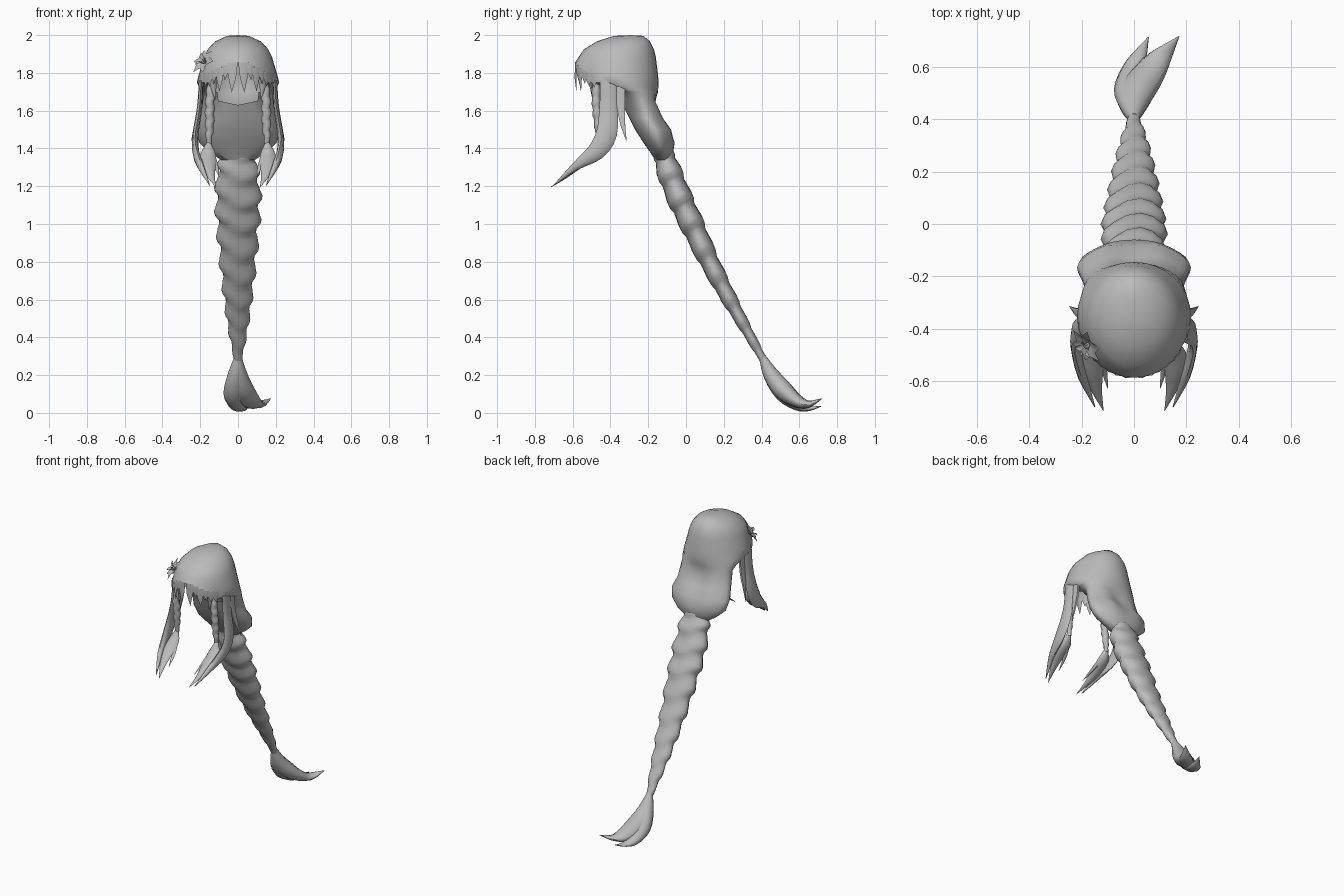
import bpy, bmesh, math
from mathutils import Vector

if "Cube" in bpy.data.objects:
    bpy.data.objects.remove(bpy.data.objects["Cube"])

hair = bpy.data.materials.new("hair grey")
hair.diffuse_color = (0.5, 0.5, 0.5, 1)
hair.use_nodes = True
hair.node_tree.nodes["Principled BSDF"].inputs["Base Color"].default_value = hair.diffuse_color


def finish(name, bm, angle=45):
    bmesh.ops.recalc_face_normals(bm, faces=bm.faces[:])
    me = bpy.data.meshes.new(name)
    bm.to_mesh(me)
    bm.free()
    ob = bpy.data.objects.new(name, me)
    bpy.context.collection.objects.link(ob)
    me.materials.append(hair)
    bpy.ops.object.select_all(action='DESELECT')
    ob.select_set(True)
    bpy.context.view_layer.objects.active = ob
    bpy.ops.object.shade_smooth_by_angle(angle=math.radians(angle))
    return ob


def bridge(bm, a, b, keep=lambda i: True):
    n = len(a)
    for i in range(n):
        if keep(i):
            j = (i + 1) % n
            bm.faces.new((a[i], a[j], b[j], b[i]))


def smooth_path(pts, steps):
    """Catmull-Rom resampling of (x, y, z, half width, half depth) rows."""
    p = [Vector(q) for q in pts]
    p = [2 * p[0] - p[1]] + p + [2 * p[-1] - p[-2]]
    out = []
    for k in range(1, len(p) - 2):
        for s in range(steps):
            t = s / steps
            a, b, c, d = p[k - 1:k + 3]
            out.append(0.5 * (2 * b + (c - a) * t + (2 * a - 5 * b + 4 * c - d) * t * t
                              + (3 * b - a - 3 * c + d) * t ** 3))
    return out + [p[-2]]


def lock(name, pts, segs=8, steps=3, mirror=1):
    """Tapered lock of hair with an oval section."""
    rows = smooth_path(pts, steps)
    bm = bmesh.new()
    rings = []
    for k, r in enumerate(rows):
        c = Vector((r[0], r[1], r[2]))
        t = Vector(rows[min(k + 1, len(rows) - 1)][:3]) - Vector(rows[max(k - 1, 0)][:3])
        t.normalize()
        u = (Vector((1, 0, 0)) - t * t.x).normalized()
        v = t.cross(u)
        ring = []
        for i in range(segs):
            a = 2 * math.pi * i / segs
            p = c + u * max(r[3], .001) * math.cos(a) + v * max(r[4], .001) * math.sin(a)
            ring.append(bm.verts.new((p.x * mirror, p.y, p.z)))
        rings.append(ring)
    for a, b in zip(rings, rings[1:]):
        bridge(bm, a, b)
    bm.faces.new(rings[0])
    bm.faces.new(rings[-1])
    return finish(name, bm, 60)


def braid(name, pts, lobes, amount, segs=12, mirror=1, rows_per=6, shrink=1.0):
    """Plait with swellings that alternate left and right, swept into chevrons."""
    path = smooth_path(pts, 12)

    def at(f):
        f = min(max(f, 0), 1) * (len(path) - 1)
        k = min(int(f), len(path) - 2)
        return path[k].lerp(path[k + 1], f - k)
    bm = bmesh.new()
    rings = []
    total = lobes * rows_per
    for k in range(total + 1):
        f = k / total
        f = f * shrink + (1 - shrink) * f * (2 - f)   # lobes get shorter downwards
        r = at(f)
        t = (at(f + .01) - at(f - .01))
        t = Vector(t[:3]).normalized()
        u = Vector((1, 0, 0))
        v = t.cross(u).normalized()
        ring = []
        for i in range(segs):
            a = 2 * math.pi * i / segs
            cx, sy = math.cos(a), math.sin(a)
            side = .5 - .5 * max(-1, min(1, cx * 2))
            ph = 2 * math.pi * k / rows_per + math.pi * .7 * side - 2.2 * (1 - abs(cx))
            wave = math.cos(ph) + .3 * math.sin(2 * ph)    # slow swell, quick step back
            g = 1 + amount * wave * (1 - .2 * abs(sy))
            p = Vector(r[:3]) + u * r[3] * g * cx + v * r[4] * g * sy
            ring.append(bm.verts.new((p.x * mirror, p.y, p.z)))
        rings.append(ring)
    for a, b in zip(rings, rings[1:]):
        bridge(bm, a, b)
    bm.faces.new(rings[0])
    bm.faces.new(rings[-1])
    return finish(name, bm, 60)


# Hair cap and gathered back: rings of (z, front y, back y, half width)
N = 32
RINGS = [(1.996, -.38, -.225, .055), (1.968, -.47, -.192, .12), (1.925, -.54, -.17, .16),
         (1.885, -.568, -.16, .18), (1.79, -.588, -.148, .208), (1.75, -.565, -.145, .218),
         (1.70, -.385, -.148, .197), (1.63, -.335, -.145, .187), (1.56, -.30, -.105, .20),
         (1.50, -.27, -.062, .218), (1.43, -.225, -.06, .205), (1.38, -.19, -.068, .15),
         (1.34, -.165, -.085, .09)]
# angle from the front left open under the fringe, per band
OPEN = {4: 42, 5: 45, 6: 33}
bm = bmesh.new()
rings = []
for k, (z, yf, yb, w) in enumerate(RINGS):
    ring = []
    for i in range(N):
        a = 2 * math.pi * i / N
        x, y = w * math.sin(a), (yf + yb) / 2 - (yb - yf) / 2 * math.cos(a)
        back = max(0, -math.cos(a))
        dip = .025 * back ** 12 if 7 <= k <= 9 else 0                  # cleft at the nape
        if 8 <= k <= 10:
            x *= 1 - .12 * math.sin(2 * a) ** 2 * (back > 0)           # flatter rear corners
        lift = .04 * abs(math.sin(a)) if k == 7 else 0                 # curved neck rim
        if k == 4:
            lift = .065 * max(0, math.cos(a)) ** 5                     # raised brow edge
        ring.append(bm.verts.new((x, y - dip, z + lift)))
    rings.append(ring)
for k in range(len(rings) - 1):
    def keep(i, k=k):
        d = (i + .5) * 360 / N
        return min(d, 360 - d) > OPEN.get(k, -1)
    bridge(bm, rings[k], rings[k + 1], keep)
apex = bm.verts.new((0, -.29, 2.0))
for i in range(N):
    bm.faces.new((apex, rings[0][i], rings[0][(i + 1) % N]))
bm.faces.new(rings[-1])
finish("hair_cap", bm, 50)

# Fringe: pointed plates following the brow; (angle, half angle, tip z)
bm = bmesh.new()
for deg, half, tip in [(8.5, 8, 1.695), (19, 6, 1.76), (28, 7, 1.70),
                       (38, 6, 1.74), (47, 7, 1.725), (56, 7, 1.72)]:
    for s in (1, -1):
        def pt(d, z, r=1.0):
            a = math.radians(d) * s
            return bm.verts.new((.207 * r * math.sin(a), -.367 - .22 * r * math.cos(a), z))
        top = 1.795 + .063 * math.cos(math.radians(deg)) ** 5
        zm = top * .5 + tip * .5
        a, m, b = pt(deg - half, top), pt(deg, top, 1.01), pt(deg + half, top)
        a2, m2, b2 = pt(deg - half * .7, zm), pt(deg, zm, 1.025), pt(deg + half * .7, zm)
        c = pt(deg + 1, tip, .98)
        for f in ((a, m, m2, a2), (m, b, b2, m2), (a2, m2, c), (m2, b2, c)):
            bm.faces.new(f)
finish("fringe", bm)

# Long plait
braid("long_plait", [(0, -.125, 1.39, .085, .05), (0, -.09, 1.28, .107, .064), (0, -.03, 1.13, .117, .066),
                     (0, .04, .98, .109, .062), (0, .125, .80, .094, .052), (0, .22, .62, .075, .042),
                     (0, .315, .45, .052, .03), (0, .41, .28, .02, .02)], 9, .11, 14, shrink=.75)

# Plait tail: two curling locks
lock("tail_lock_right", [(0, .405, .295, .02, .02), (.0, .45, .205, .05, .042), (.015, .51, .125, .07, .053),
                         (.06, .58, .067, .062, .038), (.11, .645, .045, .038, .02), (.172, .718, .075, .002, .002)], 10)
lock("tail_lock_left", [(0, .405, .295, .02, .02), (-.01, .45, .20, .045, .042), (-.02, .515, .103, .057, .047),
                        (-.002, .59, .041, .045, .03), (.025, .65, .023, .026, .014), (.055, .715, .035, .002, .002)], 10)

# Side hair, mirrored
for s, side in ((1, "right"), (-1, "left")):
    lock("side_lock_" + side, [(.195, -.41, 1.76, .012, .045), (.203, -.41, 1.62, .014, .048),
                               (.224, -.42, 1.48, .016, .055), (.224, -.475, 1.385, .018, .048),
                               (.197, -.585, 1.305, .018, .022), (.15, -.70, 1.205, .002, .002)], mirror=s)
    lock("rear_wisp_" + side, [(.19, -.35, 1.74, .012, .03), (.20, -.345, 1.63, .013, .025),
                               (.222, -.335, 1.53, .01, .015), (.247, -.315, 1.44, .001, .001)], 6, mirror=s)
    braid("small_plait_" + side, [(.14, -.475, 1.77, .02, .02), (.148, -.475, 1.65, .024, .023),
                                  (.15, -.465, 1.53, .023, .022), (.155, -.46, 1.41, .013, .012)],
          6, .15, 8, mirror=s, rows_per=4)
    lock("plait_tuft_" + side, [(.155, -.46, 1.43, .012, .012), (.158, -.49, 1.37, .04, .02),
                                (.158, -.565, 1.31, .04, .016), (.142, -.64, 1.25, .02, .01),
                                (.117, -.715, 1.195, .001, .001)], mirror=s)
    lock("tuft_wisp_" + side, [(.15, -.47, 1.40, .01, .01), (.135, -.51, 1.35, .018, .01),
                               (.115, -.56, 1.30, .012, .007), (.10, -.63, 1.25, .001, .001)], 6, mirror=s)
    lock("temple_wisp_" + side, [(.125, -.52, 1.79, .016, .012), (.13, -.50, 1.73, .016, .012),
                                 (.12, -.495, 1.66, .001, .001)], 6, mirror=s)

# Flower ornament: pointed folded petals around a small bud
centre = Vector((-.168, -.455, 1.85))
n = Vector((-.6, -.5, .5)).normalized()
u = n.cross(Vector((0, 0, 1))).normalized()
v = n.cross(u)
bm = bmesh.new()
for count, size, rise, turn in ((6, .08, .022, 0), (3, .045, .045, .5)):
    for i in range(count):
        a = 2 * math.pi * (i + turn) / count
        d, e = u * math.cos(a) + v * math.sin(a), v * math.cos(a) - u * math.sin(a)
        base = bm.verts.new(centre)
        tip = bm.verts.new(centre + d * size + n * rise)
        mid = bm.verts.new(centre + d * size * .5 + n * rise * .8)
        for q in (1, -1):
            edge = bm.verts.new(centre + d * size * .5 + e * q * size * .3 + n * (rise * .8 + .008))
            bm.faces.new((base, mid, edge))
            bm.faces.new((mid, tip, edge))
finish("flower_petals", bm, 40)
bm = bmesh.new()
bmesh.ops.create_icosphere(bm, subdivisions=1, radius=.014)
bmesh.ops.translate(bm, vec=centre + n * .02, verts=bm.verts[:])
finish("flower_bud", bm)
